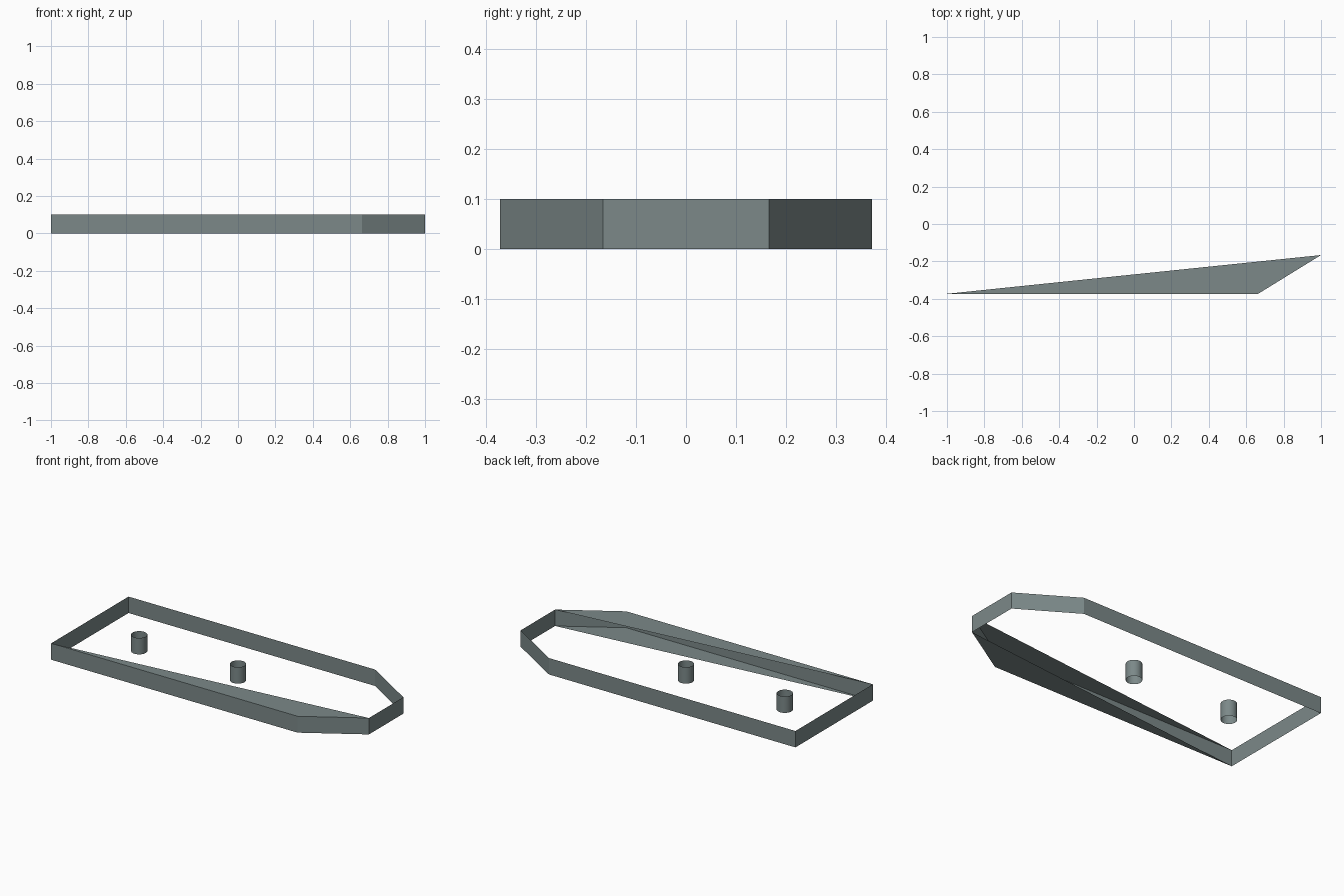
import bpy, bmesh

cube = bpy.data.objects.get("Cube")
if cube:
    bpy.data.objects.remove(cube)

HEIGHT = 0.1
HALF_WIDTH = 0.373
NOSE_X, NOSE_Y = 0.664, 0.166

steel = bpy.data.materials.new("grey_steel")
steel.use_nodes = True
colour = (0.20, 0.25, 0.25, 1)
steel.diffuse_color = colour
steel.node_tree.nodes["Principled BSDF"].inputs["Base Color"].default_value = colour


def finish(name, bm, smooth=False):
    mesh = bpy.data.meshes.new(name)
    bm.to_mesh(mesh)
    bm.free()
    mesh.materials.append(steel)
    for face in mesh.polygons:
        face.use_smooth = smooth
    obj = bpy.data.objects.new(name, mesh)
    bpy.context.collection.objects.link(obj)
    return obj


def extrude_up(bm, edges):
    new = bmesh.ops.extrude_edge_only(bm, edges=edges)["geom"]
    verts = [v for v in new if isinstance(v, bmesh.types.BMVert)]
    bmesh.ops.translate(bm, verts=verts, vec=(0, 0, HEIGHT))


# Outline of the plate: one side, then mirrored across the long axis
side = [(-1, -HALF_WIDTH), (NOSE_X, -HALF_WIDTH), (1, -NOSE_Y)]
outline = side + [(x, -y) for x, y in reversed(side)]

# Thin rim wall, open above and below
bm = bmesh.new()
ring = [bm.verts.new((x, y, 0)) for x, y in outline]
extrude_up(bm, [bm.edges.new((a, b)) for a, b in zip(ring, ring[1:] + ring[:1])])
bmesh.ops.recalc_face_normals(bm, faces=bm.faces)
finish("rim_wall", bm)

# Triangular sheets covering the front edge, above and below
for name, z, points in (("top_sheet", HEIGHT, side), ("bottom_sheet", 0, side[::-1])):
    bm = bmesh.new()
    bm.faces.new([bm.verts.new((x, y, z)) for x, y in points])
    finish(name, bm)

# Open round sleeves on the centre line
for name, x in (("middle_sleeve", 0), ("rear_sleeve", -0.667)):
    bm = bmesh.new()
    bmesh.ops.create_circle(bm, segments=32, radius=0.045)
    extrude_up(bm, list(bm.edges))
    bmesh.ops.recalc_face_normals(bm, faces=bm.faces)
    finish(name, bm, smooth=True).location.x = x
